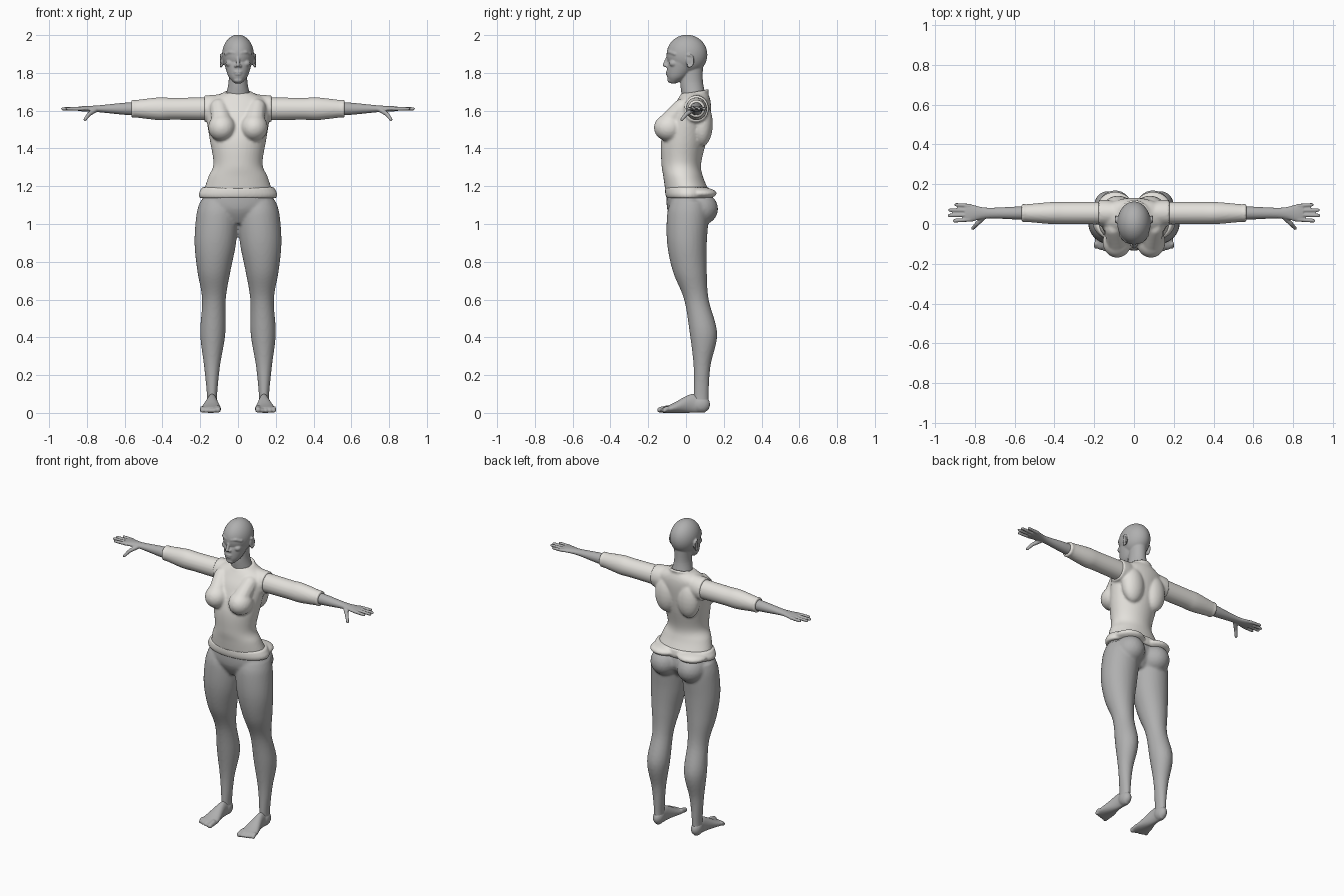
import bpy, bmesh, math
from mathutils import Matrix, Vector

default_cube = bpy.data.objects.get("Cube")
if default_cube:
    bpy.data.objects.remove(default_cube, do_unlink=True)


def material(name, *colour):
    mat = bpy.data.materials.new(name)
    mat.use_nodes = True
    mat.diffuse_color = (*colour, 1)
    mat.node_tree.nodes["Principled BSDF"].inputs["Base Color"].default_value = (*colour, 1)
    return mat


SKIN = material("grey skin", .43, .43, .43)
CLOTH = material("off white cloth", .77, .75, .71)


def smooth_rows(rows, steps=6):
    """Catmull-Rom interpolation between cross-section rows."""
    padded = [rows[0], *rows, rows[-1]]
    result = []
    for before, start, end, after in zip(padded, padded[1:], padded[2:], padded[3:]):
        for step in range(steps):
            t = step / steps
            row = []
            for p, q, r, s in zip(before, start, end, after):
                slope_in, slope_out = (r - p) / 2, (s - q) / 2
                bend = 3 * (r - q) - 2 * slope_in - slope_out
                twist = 2 * (q - r) + slope_in + slope_out
                row.append(q + t * (slope_in + t * (bend + t * twist)))
            result.append(row)
    return result + [rows[-1]]


def loft(bm, axis, rows, sides=40):
    """Skin rows of (position, low u, high u, low v, high v) along an axis."""
    rings = []
    for t, low_u, high_u, low_v, high_v in smooth_rows(rows):
        ring = []
        for side in range(sides):
            angle = math.tau * side / sides
            u = (low_u + high_u + (high_u - low_u) * math.cos(angle)) / 2
            v = (low_v + high_v + (high_v - low_v) * math.sin(angle)) / 2
            place = {"x": (t, u, v), "y": (u, t, v), "z": (u, v, t)}[axis]
            ring.append(bm.verts.new(place))
        rings.append(ring)
    for low, high in zip(rings, rings[1:]):
        for side in range(sides):
            following = (side + 1) % sides
            bm.faces.new((low[side], low[following], high[following], high[side]))
    bm.faces.new(rings[0][::-1])
    bm.faces.new(rings[-1])


def loft_upright(bm, rows):
    """Vertical loft centred on the body, rows of (z, half width, front, back)."""
    loft(bm, "z", [(z, -half, half, front, back) for z, half, front, back in rows])


def loft_arm(bm, rows):
    """Loft along the arm line, rows of (x, half depth, half height)."""
    y, z = .055, 1.61
    loft(bm, "x", [(x, y - depth, y + depth, z - height, z + height) for x, depth, height in rows])


def blob(bm, centre, radii, detail=3):
    matrix = Matrix.Translation(centre) @ Matrix.Diagonal((*radii, 1))
    bmesh.ops.create_icosphere(bm, subdivisions=detail, radius=1, matrix=matrix)


def limb(bm, points, start_radius, end_radius, steps=14):
    """Rounded limb of overlapping balls that tapers along a path."""
    spans = len(points) - 1
    for index in range(spans * steps + 1):
        span = min(index // steps, spans - 1)
        centre = Vector(points[span]).lerp(Vector(points[span + 1]), index / steps - span)
        radius = start_radius + (end_radius - start_radius) * index / (spans * steps)
        blob(bm, centre, (radius, radius, radius), detail=2)


def finish(name, bm, mat, voxel, smoothing=3):
    """Mirror across the body, fuse the volumes and soften the joins."""
    bmesh.ops.recalc_face_normals(bm, faces=bm.faces)
    mesh = bpy.data.meshes.new(name)
    bm.to_mesh(mesh)
    bm.free()
    mesh.materials.append(mat)
    obj = bpy.data.objects.new(name, mesh)
    bpy.context.collection.objects.link(obj)
    mirror = obj.modifiers.new("mirror", "MIRROR")
    mirror.use_mirror_merge = False
    fuse = obj.modifiers.new("fuse", "REMESH")
    fuse.mode = "VOXEL"
    fuse.voxel_size = voxel
    fuse.use_smooth_shade = True
    soften = obj.modifiers.new("soften", "SMOOTH")
    soften.iterations = smoothing


# Pelvis and seat
bm = bmesh.new()
loft_upright(bm, [(1, .06, -.06, .07), (1.08, .19, -.1, .12), (1.18, .17, -.1, .1)])
blob(bm, centre=(.095, .07, 1.08), radii=(.09, .1, .09))

# Leg from ankle to hip: inner side, outer side, front, back
loft(bm, "z", [(.03, .11, .165, .04, .12), (.1, .11, .165, .04, .12), (.25, .095, .18, .04, .13),
               (.42, .067, .2, .02, .165), (.6, .065, .19, -.01, .12), (.75, .04, .215, -.07, .11),
               (.9, .01, .23, -.1, .11), (1.05, 0, .22, -.1, .12), (1.12, .02, .2, -.08, .11)])
finish("pelvis_and_legs", bm, SKIN, voxel=.009)

# Foot with heel and toes
bm = bmesh.new()
loft(bm, "y", [(-.12, .09, .2, 0, .03), (-.07, .09, .195, 0, .05), (.03, .11, .165, 0, .1), (.1, .11, .165, 0, .08)])
blob(bm, centre=(.138, .08, .045), radii=(.032, .048, .045))
for toe in range(5):
    x = .106 + .021 * toe
    radius = .012 if toe else .016
    limb(bm, [(x, -.1, .025), (x, -.138 + .006 * toe, radius)], radius, radius, steps=6)
finish("feet", bm, SKIN, voxel=.0055)

# Skull, face and neck
bm = bmesh.new()
blob(bm, centre=(0, .005, 1.896), radii=(.084, .108, .106), detail=4)
loft_upright(bm, [(1.745, .02, -.085, -.05), (1.78, .05, -.1, .01), (1.84, .07, -.1, .06),
                  (1.88, .075, -.09, .06), (1.91, .075, -.1, .06)])
loft_upright(bm, [(1.66, .07, -.02, .11), (1.75, .05, -.03, .09), (1.84, .05, -.02, .09)])

# Nose, lips, chin, eyes, cheeks and brows
limb(bm, [(0, -.094, 1.89), (0, -.113, 1.842)], start_radius=.008, end_radius=.011)
blob(bm, centre=(.012, -.103, 1.837), radii=(.009, .01, .008))
for height, width in ((1.805, .024), (1.793, .02)):
    blob(bm, centre=(0, -.096, height), radii=(width, .011, .006))
blob(bm, centre=(0, -.083, 1.762), radii=(.024, .016, .015))
blob(bm, centre=(.034, -.073, 1.883), radii=(.016, .015, .011))
blob(bm, centre=(.042, -.065, 1.85), radii=(.024, .024, .02))
limb(bm, [(.016, -.094, 1.905), (.042, -.084, 1.91), (.064, -.058, 1.9)], start_radius=.009, end_radius=.01)

# Ear, a thin shell with a raised rim
blob(bm, centre=(.084, .018, 1.864), radii=(.008, .018, .03))
rim = []
for step in range(9):
    angle = math.pi * (step / 6 - .7)
    rim.append((.09, .02 + .018 * math.cos(angle), 1.864 + .032 * math.sin(angle)))
limb(bm, rim, start_radius=.006, end_radius=.006, steps=4)
finish("head_and_neck", bm, SKIN, voxel=.0045, smoothing=2)

# Forearm, palm, fingers and thumb
bm = bmesh.new()
loft_arm(bm, [(.5, .035, .036), (.6, .032, .032), (.74, .027, .018), (.82, .044, .014), (.85, .042, .01)])
for finger in range(4):
    tip_x = .93 - .014 * (finger - 1.4) ** 2
    knuckle = (.825, .022 + .023 * finger, 1.61)
    limb(bm, [knuckle, (tip_x, .016 + .027 * finger, 1.61)], start_radius=.011, end_radius=.009, steps=20)
limb(bm, [(.755, .035, 1.604), (.788, .002, 1.582), (.81, -.022, 1.553)], start_radius=.014, end_radius=.009)
finish("forearms_and_hands", bm, SKIN, voxel=.0045, smoothing=2)

# Shirt body from waist to neckline
bm = bmesh.new()
loft_upright(bm, [(1.18, .18, -.11, .12), (1.25, .157, -.12, .09), (1.32, .13, -.13, .08), (1.45, .15, -.13, .11),
                  (1.58, .17, -.09, .13), (1.65, .165, -.05, .13), (1.695, .08, -.02, .115)])

# Bust, shoulder blades and shoulder caps
blob(bm, centre=(.085, -.09, 1.51), radii=(.073, .08, .073))
limb(bm, [(.085, -.1, 1.53), (.1, -.02, 1.615)], start_radius=.055, end_radius=.05)
blob(bm, centre=(.08, .085, 1.53), radii=(.075, .057, .12))
loft_arm(bm, [(.06, .055, .08), (.13, .065, .074), (.178, .065, .07)])

# Rolled collar, lower at the front
collar = []
for step in range(33):
    angle = math.tau * step / 32
    across, along = math.cos(angle), math.sin(angle)
    collar.append((.068 * across, .045 + .069 * along, 1.692 + .014 * along))
limb(bm, collar, start_radius=.009, end_radius=.009, steps=3)
finish("shirt_body", bm, CLOTH, voxel=.008)

# Sleeves, with a raised edge at each cuff
bm = bmesh.new()
loft_arm(bm, [(.13, .057, .061), (.34, .056, .058), (.42, .055, .06), (.545, .044, .046),
              (.555, .047, .049), (.565, .045, .047)])
finish("sleeves", bm, CLOTH, voxel=.008, smoothing=2)

# Shirt hem, swelling over the seat
bm = bmesh.new()
loft_upright(bm, [(1.137, .203, -.103, .12), (1.16, .208, -.11, .127), (1.195, .19, -.11, .12)])
blob(bm, centre=(.095, .066, 1.162), radii=(.098, .097, .034))
finish("shirt_hem", bm, CLOTH, voxel=.007)
